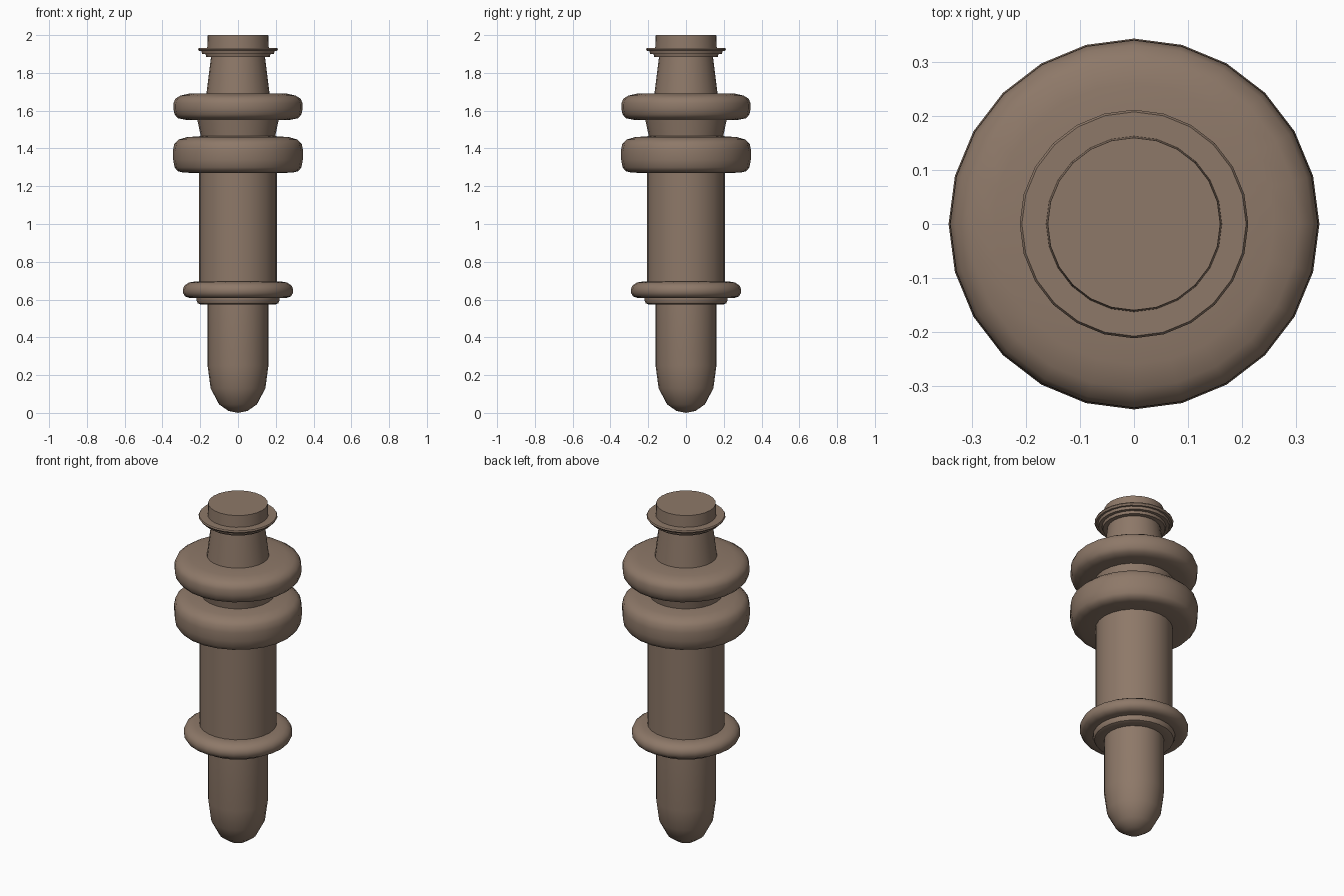
import bpy, bmesh, math

SIDES = 24
brown = bpy.data.materials.new("brown")
brown.diffuse_color = (0.27, 0.19, 0.14, 1)


def lathe(name, profile):
    """Revolve (radius, z) points, listed from bottom to top, around z."""
    bm = bmesh.new()
    rings = []
    for r, z in profile:
        if r == 0:
            rings.append([bm.verts.new((0, 0, z))] * SIDES)
        else:
            rings.append([bm.verts.new((r * math.cos(math.tau * i / SIDES),
                                        r * math.sin(math.tau * i / SIDES), z))
                          for i in range(SIDES)])
    for low, high in zip(rings, rings[1:]):
        for i in range(SIDES):
            j = (i + 1) % SIDES
            corners = list(dict.fromkeys((low[i], low[j], high[j], high[i])))
            bm.faces.new(corners)
    mesh = bpy.data.meshes.new(name)
    bm.to_mesh(mesh)
    bm.free()
    mesh.materials.append(brown)
    ob = bpy.data.objects.new(name, mesh)
    bpy.context.collection.objects.link(ob)
    bpy.ops.object.select_all(action='DESELECT')
    ob.select_set(True)
    bpy.context.view_layer.objects.active = ob
    bpy.ops.object.shade_smooth_by_angle(angle=math.radians(40))


# Rounded tip and lower shaft
lathe("lower_shaft", [(0, 0), (0.05, 0.01), (0.10, 0.045), (0.145, 0.13),
                      (0.161, 0.25), (0.161, 0.575)])

# Small stepped collar with rounded lip
lathe("lower_collar", [(0.161, 0.575), (0.20, 0.575), (0.213, 0.58),
                       (0.22, 0.595), (0.22, 0.608), (0.255, 0.608),
                       (0.28, 0.617), (0.291, 0.635), (0.292, 0.655),
                       (0.283, 0.675), (0.26, 0.69), (0.23, 0.695),
                       (0.207, 0.695)])

# Main barrel
lathe("barrel", [(0.207, 0.695), (0.207, 1.27)])

# Large lower ring
lathe("lower_ring", [(0.207, 1.27), (0.29, 1.272), (0.32, 1.28),
                     (0.336, 1.30), (0.343, 1.34), (0.344, 1.39),
                     (0.337, 1.425), (0.315, 1.447), (0.27, 1.46),
                     (0.197, 1.465)])

# Neck flaring upward between the rings
lathe("ring_neck", [(0.197, 1.465), (0.215, 1.55)])

# Large upper ring
lathe("upper_ring", [(0.215, 1.55), (0.28, 1.552), (0.318, 1.56),
                     (0.336, 1.58), (0.342, 1.61), (0.341, 1.64),
                     (0.332, 1.663), (0.305, 1.68), (0.26, 1.69),
                     (0.167, 1.692)])

# Tapered upper neck
lathe("upper_neck", [(0.167, 1.692), (0.143, 1.885)])

# Thin stepped flange
lathe("top_flange", [(0.143, 1.885), (0.168, 1.885), (0.172, 1.90),
                     (0.19, 1.90), (0.194, 1.915), (0.205, 1.915),
                     (0.212, 1.925), (0.208, 1.932), (0.163, 1.932)])

# Flat-topped cap
lathe("top_cap", [(0.163, 1.932), (0.16, 2.0), (0, 2.0)])
